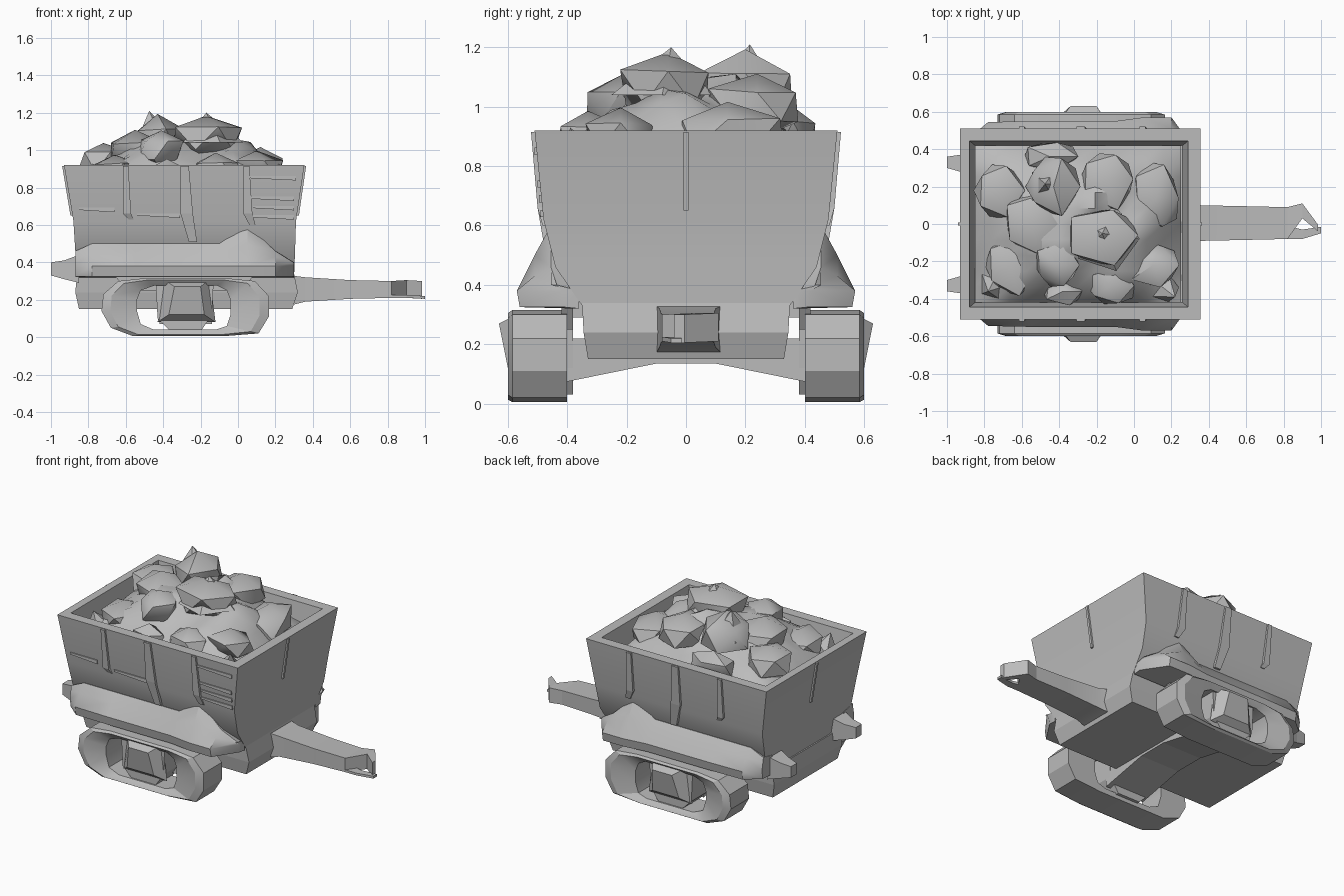
import bpy, bmesh, math, random
from mathutils import Vector, noise

if "Cube" in bpy.data.objects:
    bpy.data.objects.remove(bpy.data.objects["Cube"])

grey = bpy.data.materials.new("stone_grey")
grey.diffuse_color = (0.5, 0.5, 0.5, 1)
grey.use_nodes = True
grey.node_tree.nodes["Principled BSDF"].inputs["Base Color"].default_value = grey.diffuse_color


def finish(name, bm, smooth=None):
    bmesh.ops.recalc_face_normals(bm, faces=bm.faces)
    me = bpy.data.meshes.new(name)
    bm.to_mesh(me)
    bm.free()
    me.materials.append(grey)
    ob = bpy.data.objects.new(name, me)
    bpy.context.collection.objects.link(ob)
    if smooth:
        bpy.ops.object.select_all(action='DESELECT')
        ob.select_set(True)
        bpy.context.view_layer.objects.active = ob
        bpy.ops.object.shade_smooth_by_angle(angle=math.radians(smooth))
    return ob


def loft(name, rings, smooth=None, closed=False):
    """Skin a list of equal-length point rings; cap the ends unless closed."""
    bm = bmesh.new()
    vs = [[bm.verts.new(p) for p in r] for r in rings]
    n = len(rings[0])
    pairs = list(zip(vs, vs[1:])) + ([(vs[-1], vs[0])] if closed else [])
    for a, b in pairs:
        for i in range(n):
            j = (i + 1) % n
            bm.faces.new((a[i], a[j], b[j], b[i]))
    if not closed:
        bm.faces.new(vs[0])
        bm.faces.new(vs[-1])
    return finish(name, bm, smooth)


def rect(x0, x1, y, z):
    return [(x0, -y, z), (x1, -y, z), (x1, y, z), (x0, y, z)]


def yz(x, y0, y1, z0, z1):
    return [(x, y0, z0), (x, y1, z0), (x, y1, z1), (x, y0, z1)]


# Tub: flared outer walls, thick rim, sunken inside
loft("tub", [rect(-.85, .30, .35, .33), rect(-.87, .305, .44, .46), rect(-.88, .31, .48, .62),
             rect(-.93, .355, .51, .92), rect(-.88, .29, .445, .92), rect(-.85, .26, .42, .76)], 25)

# Chassis box and shallow belly
loft("chassis", [rect(-.85, .29, .33, .15), rect(-.87, .32, .345, .24), rect(-.86, .30, .35, .34)])
loft("belly", [[(x, -.42, .07), (x, -.1, .135), (x, .1, .135), (x, .42, .07),
                (x, .42, .22), (x, -.42, .22)] for x in (-.42, -.14)])

# Drawbar with forked tip
loft("drawbar", [yz(.28, -.10, .12, .17, .33), yz(.36, -.09, .10, .19, .32),
                 yz(.60, -.085, .095, .205, .305), yz(.82, -.08, .09, .21, .30)], 30)
loft("drawbar_tip", [yz(.82, -.08, .09, .21, .30), yz(.90, .03, .11, .21, .305),
                     yz(.985, -.04, -.005, .205, .30)])
loft("drawbar_fork", [yz(.82, -.08, -.01, .21, .225), yz(.90, -.08, -.03, .21, .225),
                      yz(1.0, -.05, -.015, .205, .22)])

# Rear hooks
for s in (-1, 1):
    loft("rear_hook", [yz(-.85, s * .26, s * .39, .29, .44), yz(-.93, s * .28, s * .37, .31, .41),
                       yz(-1.0, s * .30, s * .36, .33, .40)])

for s in (-1, 1):
    # Skirt flaring over the running gear: (x, reach, crest height)
    skirt = []
    for x, reach, crest in ((-.87, .47, .46), (-.78, .545, .50), (-.55, .55, .50), (-.10, .55, .50),
                            (.05, .57, .60), (.20, .57, .46), (.30, .42, .40)):
        skirt.append([(x, s * .36, .32), (x, s * (reach - .01), .325), (x, s * reach, .38),
                      (x, s * (.45 + reach) / 2, (crest + .40) / 2), (x, s * .455, crest),
                      (x, s * .36, crest - .02)])
    loft("side_skirt", skirt, 35)

    # Track loop: rounded band with an open middle
    outer = [(-.73, .14), (-.72, .23), (-.64, .30), (-.50, .315), (-.06, .315), (.09, .30),
             (.165, .22), (.165, .11), (.11, .02), (-.08, .005), (-.56, .005), (-.68, .05)]
    inner = [(-.54, .14), (-.54, .20), (-.52, .25), (-.45, .275), (-.11, .275), (-.06, .25),
             (-.04, .20), (-.04, .12), (-.06, .06), (-.12, .04), (-.45, .04), (-.52, .07)]
    band = []
    for (ox, oz), (ix, iz) in zip(outer, inner):
        mx, mz = ox * .75 + ix * .25, oz * .75 + iz * .25
        band.append([(ox, s * .40, oz), (ox, s * .585, oz), (mx, s * .60, mz),
                     (ix, s * .57, iz), (ix, s * .40, iz)])
    loft("track_loop", band, 25, True)

    # Bogie block in the middle of the track
    loft("bogie", [[(-.44, y0 * s, .30), (-.13, y0 * s, .30), (-.14, y0 * s, .12),
                    (-.20, y0 * s, .03), (-.36, y0 * s, .03), (-.43, y0 * s, .10)]
                   for y0 in (.38, .56)])
    loft("bogie_cap", [[(-.40, .55 * s, .31), (-.15, .55 * s, .31), (-.12, .55 * s, .08), (-.43, .55 * s, .08)],
                       [(-.34, .63 * s, .27), (-.20, .63 * s, .27), (-.18, .60 * s, .12), (-.37, .60 * s, .12)]])
    # Carrier joining the track to the chassis
    loft("track_carrier", [rect(-.60, .03, .02, .25), rect(-.68, .10, .02, .36)]).location.y = s * .40

# Tapered ribs on the long walls and end walls
for s in (-1, 1):
    for x, w, low in ((-.60, .014, .63), (-.285, .022, .51), (.045, .016, .60)):
        t = -.485 - .03 * (low - .62) / .3
        loft("wall_rib", [[(x - w, s * .49, .915), (x + w, s * .49, .915), (x + w, s * .522, .915), (x - w, s * .522, .915)],
                          [(x - w, s * .46, .66), (x + 2 * w, s * .46, .66), (x + 2 * w, s * .50, .66), (x - w, s * .50, .66)],
                          [(x + w, s * .46, low), (x + 3 * w, s * .46, low), (x + 3 * w, -s * t, low), (x + w, -s * t, low)]])
for x0, x1 in ((.352, .314), (-.928, -.884)):
    d = .012 if x0 > 0 else -.012
    loft("end_rib", [[(x0 - d, -.008, .915), (x0 + d, -.008, .915), (x0 + d, .008, .915), (x0 - d, .008, .915)],
                     [(x1 - d, -.008, .65), (x1 + d, -.008, .65), (x1 + d, .008, .65), (x1 - d, .008, .65)]])

# Narrow slats on the front wall
for x0, x1, z in ((-.85, -.66, .68), (-.54, -.31, .65), (.08, .30, .64), (.08, .30, .69), (.07, .30, .74), (.06, .31, .85)):
    y = -.48 - .1 * (z - .62)
    loft("wall_slat", [yz(x0, y - .008, y + .01, z, z + .012), yz(x1, y - .008, y + .01, z - .012, z + .012)])

# Heap: a lumpy mound filling the tub
bm = bmesh.new()
bmesh.ops.create_grid(bm, x_segments=12, y_segments=10, size=1)
for v in bm.verts:
    u, w = v.co.x, v.co.y
    fall = (1 - u * u) * (1 - w * w)
    lump = noise.noise(Vector((u * 2.3, w * 2.3, 4.0)))
    v.co = (-.30 + u * .55, w * .42, .80 + .27 * fall ** .7 + .10 * lump * (.4 + fall))
finish("heap", bm, 50)

# Loose rocks: (centre, radii)
random.seed(4)
rocks = [((-.17, -.06, 1.06), (.21, .17, .13)), ((-.43, .20, 1.05), (.15, .17, .13)),
         ((-.41, -.22, 1.00), (.13, .13, .11)), ((-.72, .18, .94), (.14, .16, .11)),
         ((-.66, -.22, .88), (.15, .17, .10)), ((.12, .14, .91), (.14, .20, .11)),
         ((.10, -.22, .90), (.14, .13, .09)), ((-.12, -.33, .88), (.14, .11, .12)),
         ((-.14, .24, 1.00), (.17, .17, .12)), ((-.45, .36, .90), (.15, .09, .10)),
         ((-.38, -.36, .86), (.12, .08, .10)), ((-.55, 0, .98), (.16, .17, .12))]
for c, r in rocks:
    bm = bmesh.new()
    bmesh.ops.create_icosphere(bm, subdivisions=1, radius=1)
    for v in bm.verts:
        k = random.uniform(.88, 1.14)
        v.co = [c[i] + v.co[i] * r[i] * k for i in range(3)]
    finish("rock", bm, 40)

# Sharp peaks on the heap: (tip, base centre, base radius)
for tip, base, r in (((-.475, .215, 1.21), (-.44, .20, 1.04), .13), ((-.17, -.05, 1.20), (-.15, -.08, 1.04), .18),
                     ((.22, -.39, .93), (.16, -.34, .82), .08), ((-.78, -.36, .93), (-.74, -.32, .82), .09)):
    bm = bmesh.new()
    ring = [bm.verts.new((base[0] + r * math.cos(a * math.tau / 5), base[1] + r * math.sin(a * math.tau / 5), base[2]))
            for a in range(5)]
    top = bm.verts.new(tip)
    bm.faces.new(ring)
    for i in range(5):
        bm.faces.new((ring[i], ring[(i + 1) % 5], top))
    finish("rock_peak", bm)
